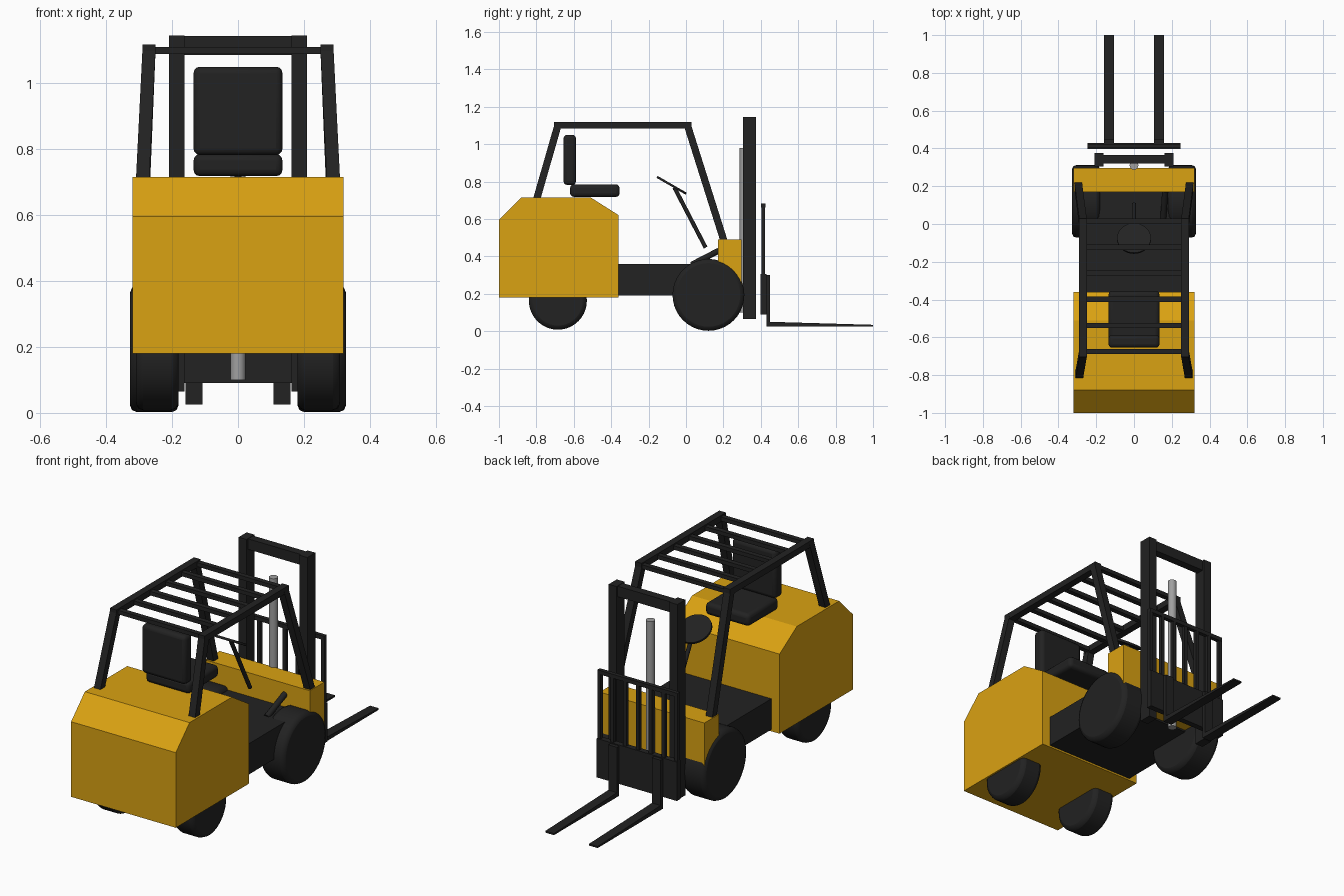
import bpy, bmesh, math
from mathutils import Vector, Matrix

cube = bpy.data.objects.get("Cube")
if cube:
    bpy.data.objects.remove(cube, do_unlink=True)


def material(name, colour):
    m = bpy.data.materials.new(name)
    m.use_nodes = True
    m.diffuse_color = colour
    node = next(n for n in m.node_tree.nodes if n.type == "BSDF_PRINCIPLED")
    node.inputs["Base Color"].default_value = colour
    return m


YELLOW = material("yellow paint", (0.7, 0.36, 0.006, 1))
BLACK = material("black", (0.016, 0.016, 0.016, 1))
STEEL = material("steel", (0.35, 0.35, 0.35, 1))


def finish(name, bm, mat, bevel=0, segments=3, smooth=False):
    bmesh.ops.recalc_face_normals(bm, faces=bm.faces)
    mesh = bpy.data.meshes.new(name)
    bm.to_mesh(mesh)
    bm.free()
    mesh.materials.append(mat)
    ob = bpy.data.objects.new(name, mesh)
    bpy.context.collection.objects.link(ob)
    if bevel:
        mod = ob.modifiers.new("rounding", "BEVEL")
        mod.width, mod.segments = bevel, segments
    if smooth:
        bpy.ops.object.select_all(action="DESELECT")
        ob.select_set(True)
        bpy.context.view_layer.objects.active = ob
        bpy.ops.object.shade_smooth_by_angle(angle=math.radians(35))
    return ob


def box(name, x, y, z, mat=BLACK, **kw):
    """Box from (min, max) ranges."""
    bm = bmesh.new()
    centre = [sum(r) / 2 for r in (x, y, z)]
    size = [r[1] - r[0] for r in (x, y, z)]
    bmesh.ops.create_cube(bm, size=1, matrix=Matrix.Translation(centre) @ Matrix.Diagonal((*size, 1)))
    return finish(name, bm, mat, **kw)


def extrude_x(name, profile, x0, x1, mat=BLACK):
    """Extrude a (y, z) profile from x0 to x1."""
    bm = bmesh.new()
    face = bm.faces.new([bm.verts.new((x0, y, z)) for y, z in profile])
    new = bmesh.ops.extrude_face_region(bm, geom=[face])["geom"]
    bmesh.ops.translate(bm, vec=(x1 - x0, 0, 0), verts=[v for v in new if isinstance(v, bmesh.types.BMVert)])
    return finish(name, bm, mat)


def slanted_post(name, low, high, half):
    """Square post with level ends."""
    bm = bmesh.new()
    corners = [(-half, -half), (half, -half), (half, half), (-half, half)]
    rings = [[bm.verts.new(Vector(p) + Vector((a, b, 0))) for a, b in corners] for p in (low, high)]
    for i in range(4):
        j = (i + 1) % 4
        bm.faces.new((rings[0][i], rings[0][j], rings[1][j], rings[1][i]))
    bm.faces.new(rings[0])
    bm.faces.new(rings[1])
    return finish(name, bm, BLACK)


def rod(name, a, b, radius, mat=BLACK, sides=24, **kw):
    """Cylinder from a to b."""
    a, b = Vector(a), Vector(b)
    axis = b - a
    bm = bmesh.new()
    bmesh.ops.create_cone(bm, cap_ends=True, segments=sides, radius1=radius, radius2=radius, depth=axis.length,
                          matrix=Matrix.Translation((a + b) / 2) @ axis.to_track_quat("Z", "Y").to_matrix().to_4x4())
    return finish(name, bm, mat, smooth=True, **kw)


def wheel(name, inner, outer, y, radius, z):
    """Tyre with chamfered shoulders."""
    rod(name, (inner, y, z), (outer, y, z), radius, sides=40)
    ob = bpy.data.objects[name]
    mod = ob.modifiers.new("shoulder", "BEVEL")
    mod.width, mod.segments, mod.limit_method = 0.022, 2, "ANGLE"


# Body, chassis and front cowl
extrude_x("counterweight_body", [(-1, 0.18), (-1, 0.595), (-0.88, 0.715), (-0.51, 0.715), (-0.36, 0.62), (-0.36, 0.18)],
          -0.32, 0.32, YELLOW)
box("chassis", (-0.27, 0.27), (-0.4, 0.2), (0.19, 0.36))
box("front_cowl", (-0.32, 0.32), (0.17, 0.297), (0.2, 0.49), YELLOW)

# Seat
box("seat_cushion", (-0.135, 0.135), (-0.62, -0.355), (0.718, 0.785), bevel=0.02, smooth=True)
box("seat_back", (-0.135, 0.135), (-0.655, -0.588), (0.782, 1.05), bevel=0.02, smooth=True)

# Controls
rod("steering_column", (0, 0.105, 0.447), (0, -0.062, 0.768), 0.011, sides=12)
centre, normal = Vector((0, -0.077, 0.78)), Vector((0, 0.5, 0.866))
rod("steering_wheel", centre - normal * 0.006, centre + normal * 0.006, 0.09, sides=32)
rod("pedal_lever", (0.155, 0.03, 0.355), (0.165, 0.175, 0.43), 0.016, sides=12)

# Parts mirrored on both sides
for side, s in (("left", 1), ("right", -1)):
    wheel(side + "_front_wheel", s * 0.18, s * 0.328, 0.12, 0.192, 0.194)
    wheel(side + "_rear_wheel", s * 0.18, s * 0.31, -0.685, 0.155, 0.163)
    slanted_post(side + "_rear_post", (s * 0.29, -0.8, 0.7), (s * 0.27, -0.685, 1.1), 0.02)
    slanted_post(side + "_front_post", (s * 0.296, 0.207, 0.47), (s * 0.27, 0.008, 1.1), 0.02)
    rail = sorted((s * 0.25, s * 0.29))
    box(side + "_roof_rail", rail, (-0.705, 0.03), (1.083, 1.118))
    box(side + "_mast_upright", sorted((s * 0.162, s * 0.21)), (0.305, 0.375), (0.065, 1.145))
    # Fork with tapered blade
    extrude_x(side + "_fork", [(0.43, 0.025), (0.43, 0.3), (0.45, 0.3), (0.45, 0.05), (1, 0.034), (1, 0.025)],
              s * 0.107, s * 0.16)

# Roof slats
for i in range(6):
    y = -0.675 + i * 0.138
    box(f"roof_slat_{i + 1}", (-0.255, 0.255), (y - 0.014, y + 0.014), (1.088, 1.11))

# Mast
box("mast_top_beam", (-0.17, 0.17), (0.32, 0.365), (1.085, 1.143))
rod("lift_cylinder", (0, 0.31, 0.1), (0, 0.31, 0.98), 0.023, STEEL)

# Carriage plate and load guard
box("carriage_plate", (-0.245, 0.245), (0.398, 0.43), (0.09, 0.305))
box("guard_top_rail", (-0.245, 0.245), (0.402, 0.424), (0.66, 0.682))
for i in range(7):
    x = -0.235 + i * 0.47 / 6
    box(f"guard_bar_{i + 1}", (x - 0.01, x + 0.01), (0.403, 0.423), (0.3, 0.67))
